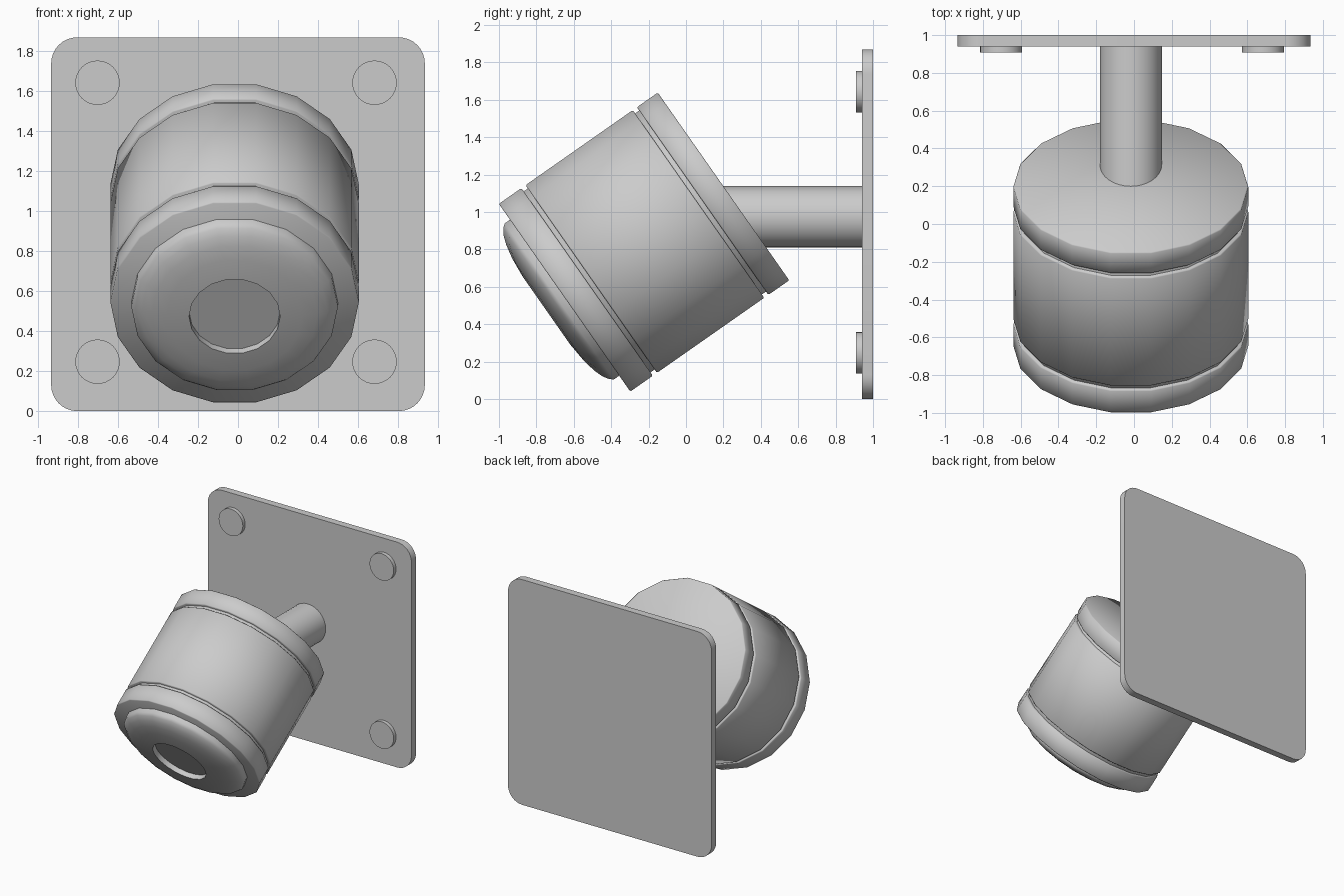
import bpy, bmesh, math
from mathutils import Matrix, Vector

if "Cube" in bpy.data.objects:
    bpy.data.objects.remove(bpy.data.objects["Cube"])

CX = -0.017                      # the lamp axis sits slightly off centre
TILT = math.radians(35)


def finish(name, bm, matrix=Matrix(), angle=35):
    bmesh.ops.recalc_face_normals(bm, faces=bm.faces)
    mesh = bpy.data.meshes.new(name)
    bm.to_mesh(mesh)
    bm.free()
    ob = bpy.data.objects.new(name, mesh)
    bpy.context.collection.objects.link(ob)
    ob.matrix_world = matrix
    bpy.ops.object.select_all(action='DESELECT')
    ob.select_set(True)
    bpy.context.view_layer.objects.active = ob
    bpy.ops.object.shade_smooth_by_angle(angle=math.radians(angle))
    return ob


def lathe(name, profile, matrix, sides=18, angle=35):
    """Closed solid from (radius, height) points, capped at both ends."""
    bm = bmesh.new()
    rings = []
    for r, h in profile:
        rings.append([bm.verts.new((r * math.cos(2 * math.pi * i / sides),
                                    r * math.sin(2 * math.pi * i / sides), h))
                      for i in range(sides)])
    for a, b in zip(rings, rings[1:]):
        for i in range(sides):
            j = (i + 1) % sides
            bm.faces.new((a[i], a[j], b[j], b[i]))
    bm.faces.new(rings[0])
    bm.faces.new(rings[-1])
    return finish(name, bm, matrix, angle)


def drum(name, r, back, front, c=0.006):
    """Cylinder along the head axis with a tiny edge chamfer."""
    return lathe(name, [(r - c, back), (r, back + c), (r, front - c), (r - c, front)],
                 HEAD, angle=50)


# Head frame: local z points out of the lens, origin at the front face centre
d = Vector((0, -math.cos(TILT), -math.sin(TILT)))
x = Vector((1, 0, 0))
rot = Matrix((x, d.cross(x), d)).transposed().to_4x4()
HEAD = Matrix.Translation((CX, -0.649, 0.542)) @ rot

# Head: three drums separated by shallow grooves over an inner core
drum("front_ring", 0.622, -0.147, 0)
drum("barrel", 0.622, -0.874, -0.174)
drum("rear_cap", 0.622, -1.037, -0.901)
drum("inner_core", 0.600, -1.0, -0.05)

# Domed lens cover with a recessed centre
lathe("lens_cover", [(0.517, -0.03), (0.517, 0.035), (0.50, 0.055), (0.465, 0.077),
                     (0.415, 0.094), (0.34, 0.109), (0.228, 0.119), (0.228, 0.078)],
      HEAD, angle=40)

# Horizontal parts: local z points towards the front (-y)
FRONT = Matrix.Rotation(math.radians(90), 4, 'X')

# Stem from the plate into the head
lathe("stem", [(0.164, -0.96), (0.164, -0.1)],
      Matrix.Translation((CX, 0, 0.974)) @ FRONT, sides=32)

# Four bolt heads
for sx, side in ((-1, "left"), (1, "right")):
    for sz, level in ((-1, "lower"), (1, "upper")):
        lathe(f"bolt_{level}_{side}", [(0.111, -0.96), (0.111, -0.909)],
              Matrix.Translation((-0.01 + sx * 0.693, 0, 0.945 + sz * 0.698)) @ FRONT,
              sides=32)

# Wall plate with rounded corners
bm = bmesh.new()
half, rad, steps = 0.935, 0.13, 8
outline = []
for k, (sx, sz) in enumerate(((1, 1), (-1, 1), (-1, -1), (1, -1))):
    for i in range(steps + 1):
        a = math.pi / 2 * (k + i / steps)
        outline.append(bm.verts.new((sx * (half - rad) + rad * math.cos(a), 1.0,
                                     half + sz * (half - rad) + rad * math.sin(a))))
face = bm.faces.new(outline)
ext = bmesh.ops.extrude_face_region(bm, geom=[face], use_keep_orig=True)
bmesh.ops.translate(bm, vec=(0, -0.06, 0),
                    verts=[v for v in ext["geom"] if isinstance(v, bmesh.types.BMVert)])
finish("wall_plate", bm)
